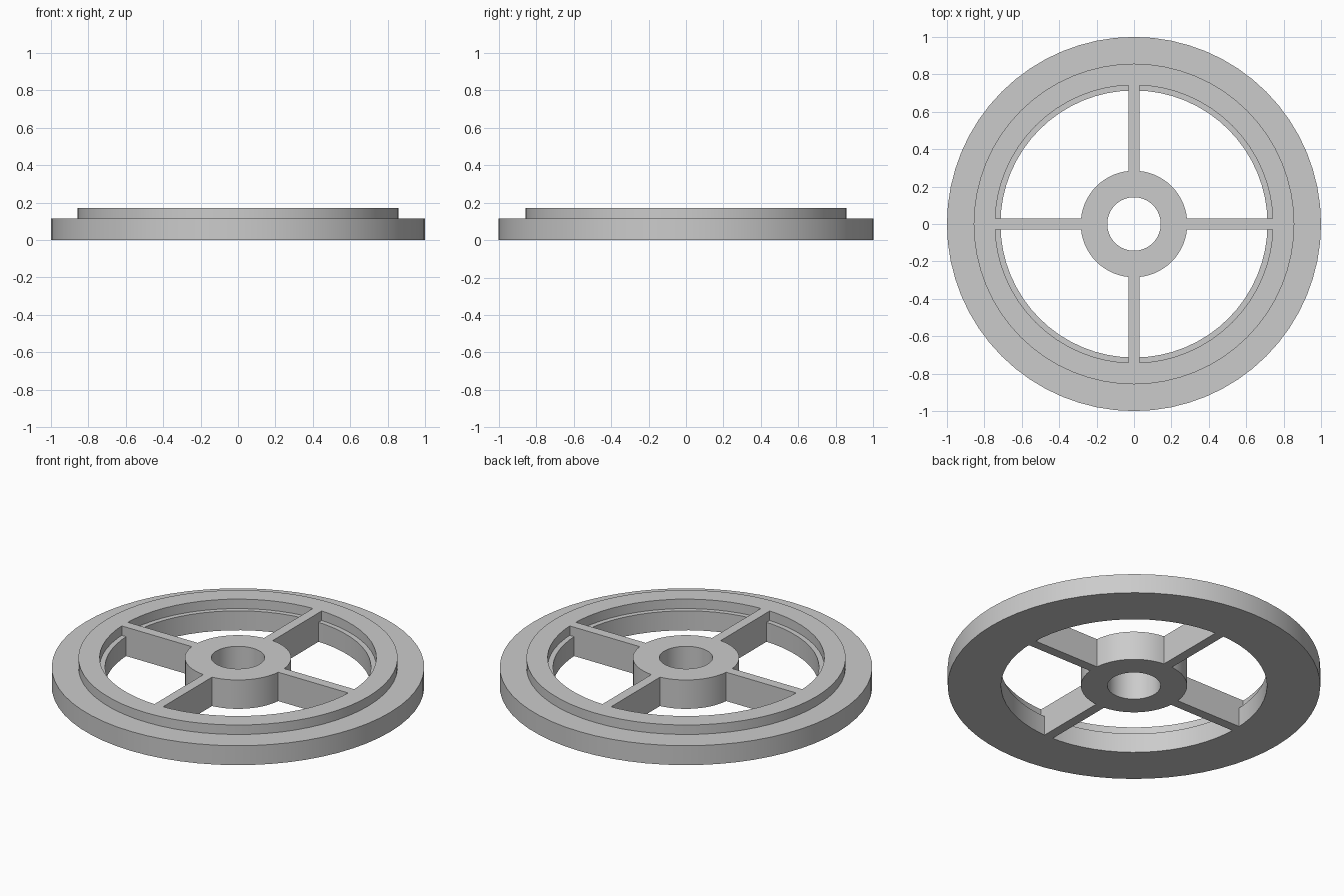
import bpy, bmesh, math
from mathutils import Matrix, Vector

SEGMENTS = 64
HEIGHT = 0.171
STEP = 0.115

cube = bpy.data.objects.get("Cube")
if cube:
    bpy.data.objects.remove(cube, do_unlink=True)

grey = bpy.data.materials.new("grey metal")
grey.use_nodes = True
colour = (0.6, 0.6, 0.6, 1)
grey.diffuse_color = colour
grey.node_tree.nodes["Principled BSDF"].inputs["Base Color"].default_value = colour


def make_object(name, bm):
    bmesh.ops.recalc_face_normals(bm, faces=bm.faces)
    mesh = bpy.data.meshes.new(name)
    bm.to_mesh(mesh)
    bm.free()
    mesh.materials.append(grey)
    obj = bpy.data.objects.new(name, mesh)
    bpy.context.collection.objects.link(obj)
    return obj


def lathe(name, profile):
    """Revolve a closed (radius, z) profile around the z axis."""
    bm = bmesh.new()
    rings = []
    for i in range(SEGMENTS):
        a = math.tau * i / SEGMENTS
        rings.append([bm.verts.new((r * math.cos(a), r * math.sin(a), z))
                      for r, z in profile])
    n = len(profile)
    for i, ring in enumerate(rings):
        after = rings[(i + 1) % SEGMENTS]
        for j in range(n):
            k = (j + 1) % n
            bm.faces.new((ring[j], after[j], after[k], ring[k]))
    return make_object(name, bm)


def spoke(name, angle, inner, outer, width):
    """Upright bar reaching from the hub into the rim."""
    bm = bmesh.new()
    bmesh.ops.create_cube(bm, size=1)
    bmesh.ops.scale(bm, vec=Vector((outer - inner, width, HEIGHT)), verts=bm.verts)
    bmesh.ops.translate(bm, vec=Vector(((inner + outer) / 2, 0, HEIGHT / 2)), verts=bm.verts)
    bmesh.ops.rotate(bm, matrix=Matrix.Rotation(angle, 3, "Z"), verts=bm.verts)
    return make_object(name, bm)


# Rim with a raised collar outside and a ledge inside
wheel = lathe("wheel", [(0.714, 0), (1, 0), (1, STEP), (0.857, STEP),
                        (0.857, HEIGHT), (0.743, HEIGHT), (0.743, STEP), (0.714, STEP)])

# Hub with a bore
parts = [lathe("hub", [(0.143, 0), (0.285, 0), (0.285, HEIGHT), (0.143, HEIGHT)])]

# Four spokes
for i in range(4):
    parts.append(spoke(f"spoke_{i + 1}", i * math.pi / 2, 0.22, 0.79, 0.057))

# Fuse hub and spokes with the rim
bpy.context.view_layer.objects.active = wheel
for part in [*parts[1:], parts[0]]:
    mod = wheel.modifiers.new("fuse", "BOOLEAN")
    mod.operation = "UNION"
    mod.solver = "EXACT"
    mod.object = part
    bpy.ops.object.modifier_apply(modifier=mod.name)
for part in parts:
    bpy.data.objects.remove(part, do_unlink=True)

# Smooth round walls, crisp edges
bpy.ops.object.select_all(action="DESELECT")
wheel.select_set(True)
bpy.ops.object.shade_smooth_by_angle(angle=math.radians(30))
